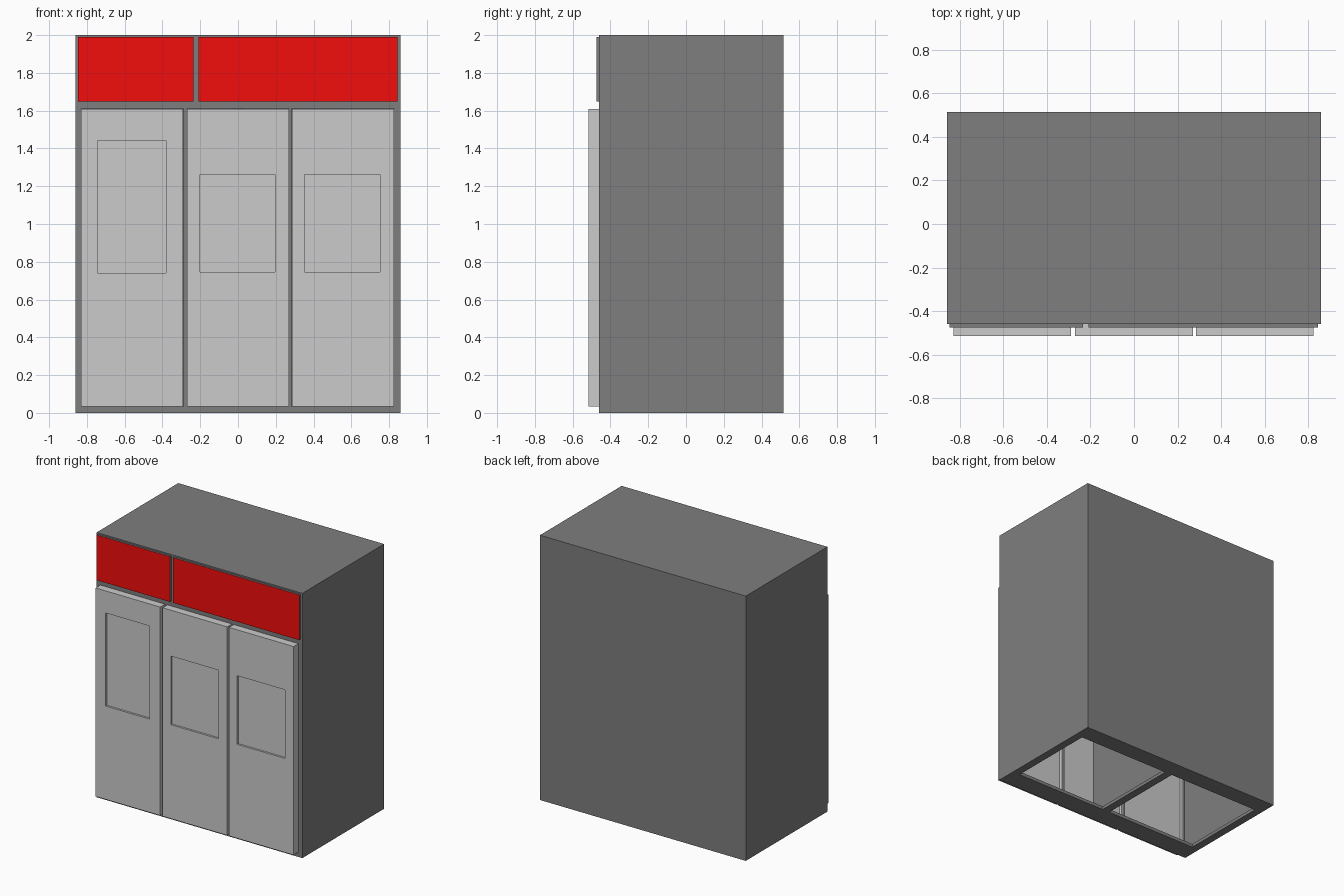
import bpy

if "Cube" in bpy.data.objects:
    bpy.data.objects.remove(bpy.data.objects["Cube"])


def box(name, x, y, z, mat=None):
    """Axis-aligned box from (min, max) ranges."""
    bpy.ops.mesh.primitive_cube_add(size=1)
    ob = bpy.context.object
    ob.name = name
    lo, hi = zip(x, y, z)
    for v in ob.data.vertices:
        v.co = [(a + b) / 2 + c * (b - a) for a, b, c in zip(lo, hi, v.co)]
    if mat:
        ob.data.materials.append(mat)
    return ob


def cut(target, name, x, y, z, mat=None):
    """Subtract a box from the target with a boolean modifier."""
    cutter = box(name, x, y, z, mat)
    cutter.hide_render = True
    cutter.hide_set(True)
    mod = target.modifiers.new(name, 'BOOLEAN')
    mod.operation = 'DIFFERENCE'
    mod.solver = 'EXACT'
    mod.object = cutter


def material(name, colour):
    m = bpy.data.materials.new(name)
    m.diffuse_color = colour
    m.use_nodes = True
    m.node_tree.nodes["Principled BSDF"].inputs["Base Color"].default_value = m.diffuse_color
    return m


dark = material("dark_grey", (0.21, 0.21, 0.21, 1))
red = material("red", (0.9, 0.004, 0.004, 1))

# Cabinet shell
cabinet = box("cabinet", (-0.86, 0.86), (-0.46, 0.515), (0, 2), dark)

# Two hollow bays either side of a centre wall, each open through the base
for side, s in (("left", -1), ("right", 1)):
    cut(cabinet, side + "_bay_cutter", sorted((s * 0.02, s * 0.845)),
        (-0.45, 0.5), (0.025, 1.98), dark)
    cut(cabinet, side + "_base_cutter", sorted((s * 0.03, s * 0.80)),
        (-0.31, 0.38), (-0.1, 0.1), dark)

# Doors with hollow backs: x range, window x range, window z range
doors = {
    "left_door": ((-0.83, -0.29), (-0.745, -0.38), (0.74, 1.443)),
    "middle_door": ((-0.27, 0.27), (-0.20, 0.197), (0.745, 1.263)),
    "right_door": ((0.285, 0.825), (0.353, 0.752), (0.745, 1.263)),
}
for name, (dx, wx, wz) in doors.items():
    cut(cabinet, name + "_opening_cutter", (dx[0] - 0.001, dx[1] + 0.001),
        (-0.6, -0.43), (0.034, 1.611), dark)
    door = box(name, dx, (-0.515, -0.45), (0.035, 1.61))
    cut(door, name + "_recess_cutter", wx, (-0.6, -0.50), wz)
    cut(door, name + "_back_cutter", (dx[0] + 0.006, dx[1] - 0.006),
        (-0.475, -0.4), (0.041, 1.604))

# Header panels, red on the front face only
for name, px in (("header_panel_left", (-0.848, -0.235)),
                 ("header_panel_right", (-0.21, 0.845))):
    panel = box(name, px, (-0.475, -0.46), (1.648, 1.99), dark)
    panel.data.materials.append(red)
    for face in panel.data.polygons:
        xs = [panel.data.vertices[i].co.y for i in face.vertices]
        if max(xs) < -0.47:
            face.material_index = 1
